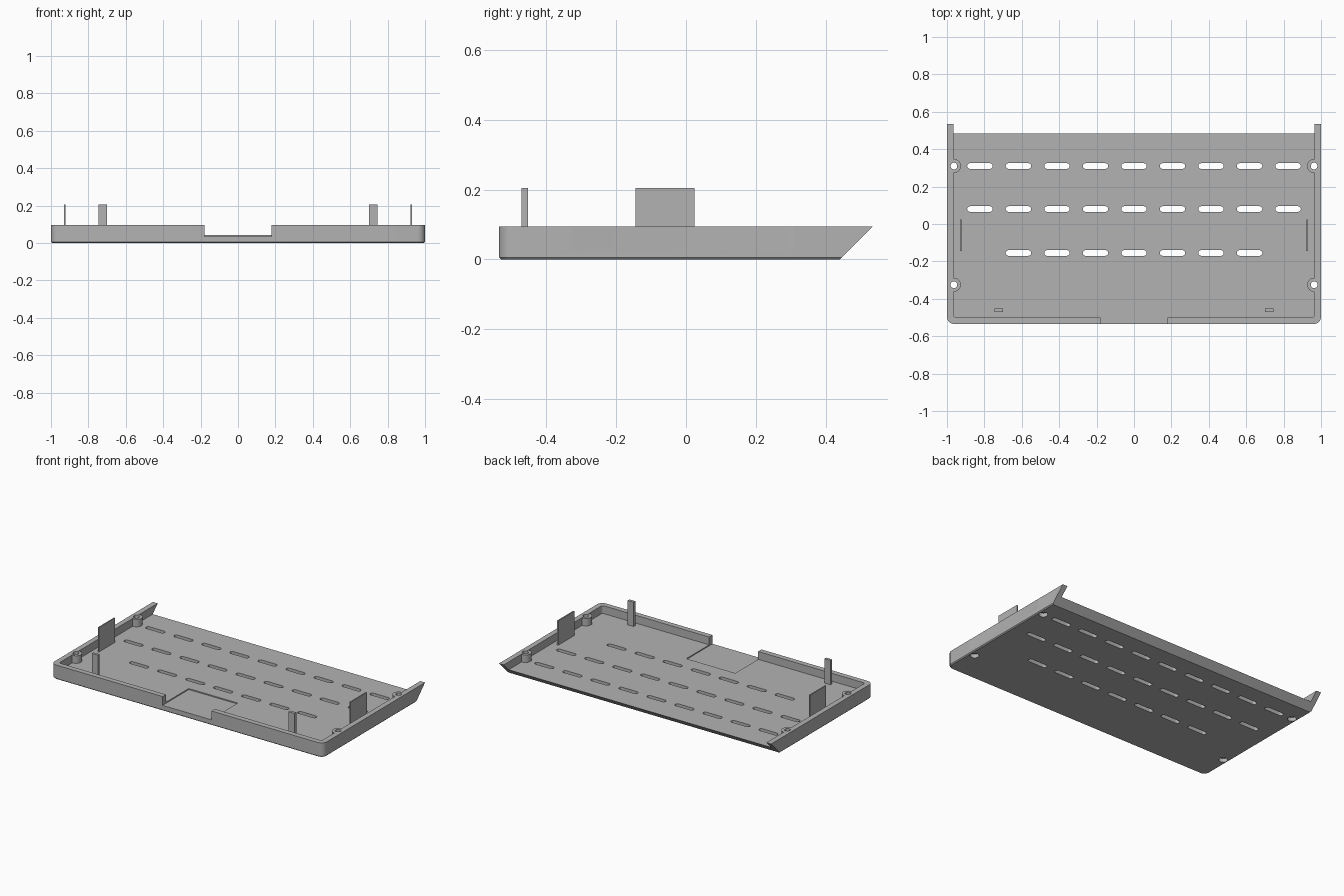
import bpy, bmesh, math

cube = bpy.data.objects.get("Cube")
if cube:
    bpy.data.objects.remove(cube, do_unlink=True)

GREY = (0.45, 0.45, 0.45, 1)
grey = bpy.data.materials.new("plain grey")
grey.use_nodes = True
grey.diffuse_color = GREY
grey.node_tree.nodes["Principled BSDF"].inputs["Base Color"].default_value = GREY

FLOOR, RIM, TALL = 0.043, 0.095, 0.205


def outline(half_x, front, back, radius, steps=8):
    """Plan outline with rounded front corners and a square back."""
    pts = [(half_x, back), (-half_x, back)]
    for side, start in ((-1, 180), (1, 270)):
        for i in range(steps + 1):
            a = math.radians(start + 90 * i / steps)
            pts.append((side * (half_x - radius) + radius * math.cos(a),
                        front + radius + radius * math.sin(a)))
    return pts


def loft(name, layers):
    """Solid through stacked (outline, z) layers."""
    bm = bmesh.new()
    rings = [[bm.verts.new((x, y, z)) for x, y in pts] for pts, z in layers]
    for low, high in zip(rings, rings[1:]):
        for i in range(len(low)):
            j = (i + 1) % len(low)
            bm.faces.new((low[i], low[j], high[j], high[i]))
    bm.faces.new(rings[0][::-1])
    bm.faces.new(rings[-1])
    bmesh.ops.recalc_face_normals(bm, faces=bm.faces)
    mesh = bpy.data.meshes.new(name)
    bm.to_mesh(mesh)
    bm.free()
    mesh.materials.append(grey)
    obj = bpy.data.objects.new(name, mesh)
    bpy.context.collection.objects.link(obj)
    return obj


def prism(name, pts, z0, z1):
    return loft(name, [(pts, z0), (pts, z1)])


def box(name, x, y, w, d, z0, z1):
    pts = [(x + sx * w / 2, y + sy * d / 2) for sx, sy in ((-1, -1), (1, -1), (1, 1), (-1, 1))]
    return prism(name, pts, z0, z1)


def capsule(name, x, y, straight, radius, z0, z1, steps=12):
    """Upright slot shape; a plain cylinder when straight is zero."""
    pts = []
    for side, start in ((1, -90), (-1, 90)):
        for i in range(steps + (1 if straight else 0)):
            a = math.radians(start + 180 * i / steps)
            pts.append((x + side * straight / 2 + radius * math.cos(a),
                        y + radius * math.sin(a)))
    return prism(name, pts, z0, z1)


def combine(target, tool, operation):
    mod = target.modifiers.new("cut", "BOOLEAN")
    mod.operation, mod.solver, mod.object = operation, "EXACT", tool
    bpy.context.view_layer.objects.active = target
    bpy.ops.object.modifier_apply(modifier=mod.name)
    bpy.data.objects.remove(tool, do_unlink=True)


# Tray shell with chamfered bottom and back sloping outwards
CHAMFER = 0.006
tray = loft("tray", [
    (outline(1 - CHAMFER, -0.535 + CHAMFER, 0.44, 0.034), 0),
    (outline(1, -0.535, 0.44 + CHAMFER, 0.04), CHAMFER),
    (outline(1, -0.535, 0.44 + RIM, 0.04), RIM)])
combine(tray, prism("cavity", outline(0.965, -0.5, 0.8, 0.015), FLOOR, 0.3), "DIFFERENCE")

# Cable recess through the front wall
combine(tray, box("recess", 0, -0.46, 0.36, 0.4, 0.036, 0.3), "DIFFERENCE")

# Screw bosses with countersunk holes
bosses = [(sx * 0.963, y) for sx in (-1, 1) for y in (0.31, -0.325)]
for x, y in bosses:
    combine(tray, capsule("boss", x, y, 0, 0.0375, 0.03, RIM - 0.002), "UNION")
for x, y in bosses:
    combine(tray, capsule("screw_hole", x, y, 0, 0.018, -0.1, 0.3), "DIFFERENCE")
    combine(tray, capsule("screw_head", x, y, 0, 0.027, -0.1, 0.025), "DIFFERENCE")

# Ventilation slots
for y, count in ((0.31, 9), (0.08, 9), (-0.155, 7)):
    for i in range(count):
        x = (i - (count - 1) / 2) * 0.206
        combine(tray, capsule("slot", x, y, 0.106, 0.015, -0.1, 0.3), "DIFFERENCE")

# Upright side plates and front posts
for sx, side in ((1, "left"), (-1, "right")):
    box(side + "_plate", sx * 0.925, -0.06, 0.008, 0.17, FLOOR - 0.005, TALL)
    box(side + "_post", sx * 0.723, -0.461, 0.044, 0.018, FLOOR - 0.005, TALL)

# Smooth the rounded corners, keep the edges sharp
bpy.ops.object.select_all(action="DESELECT")
tray.select_set(True)
bpy.context.view_layer.objects.active = tray
bpy.ops.object.shade_smooth_by_angle(angle=math.radians(30))
